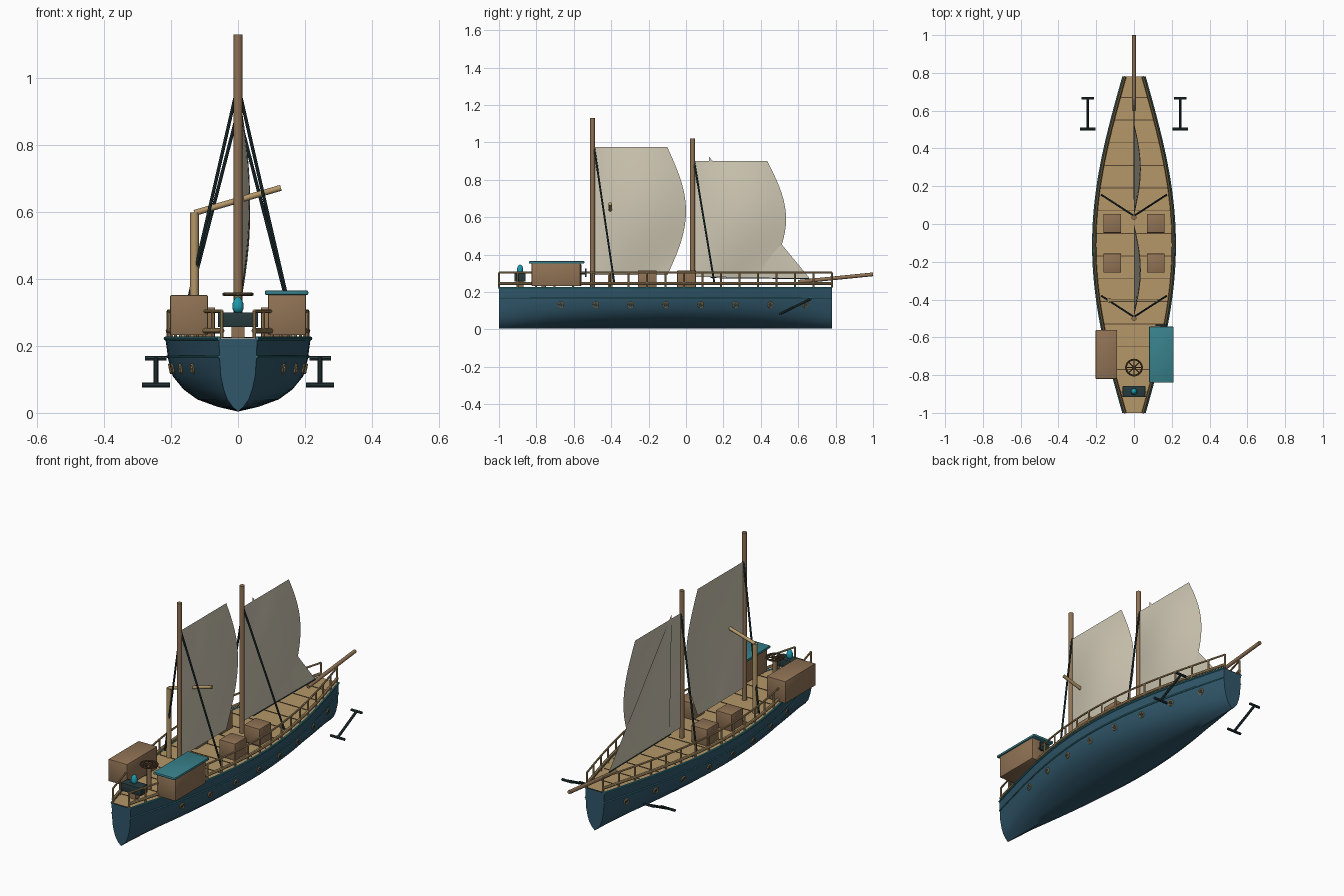
import bpy, bmesh, math
from mathutils import Vector

if "Cube" in bpy.data.objects:
    bpy.data.objects.remove(bpy.data.objects["Cube"])


def material(name, rgb):
    m = bpy.data.materials.new(name)
    m.diffuse_color = (*rgb, 1)
    m.use_nodes = True
    m.node_tree.nodes["Principled BSDF"].inputs["Base Color"].default_value = m.diffuse_color
    return m


NAVY = material("navy blue paint", (0.03, 0.095, 0.145))
TEAL = material("teal paint", (0.04, 0.22, 0.26))
TAN = material("tan planks", (0.46, 0.31, 0.14))
BROWN = material("brown wood", (0.28, 0.17, 0.09))
DARKWOOD = material("dark wood", (0.10, 0.06, 0.03))
CREAM = material("cream canvas", (0.62, 0.57, 0.45))
SLATE = material("dark slate iron", (0.02, 0.042, 0.046))
CYAN = material("bright cyan glass", (0.013, 0.33, 0.43))

STERN, BOW, DECK = -1.0, 0.78, 0.224


def half_width(y):
    t = (y + 0.11) / 0.89
    return 0.057 + 0.16 * math.cos(math.pi / 2 * min(1, abs(t)))


def obj_from_bm(name, bm, mat, smooth=True):
    me = bpy.data.meshes.new(name)
    bmesh.ops.recalc_face_normals(bm, faces=bm.faces[:])
    bm.to_mesh(me)
    bm.free()
    ob = bpy.data.objects.new(name, me)
    bpy.context.collection.objects.link(ob)
    me.materials.append(mat)
    if smooth:
        bpy.ops.object.select_all(action='DESELECT')
        bpy.context.view_layer.objects.active = ob
        ob.select_set(True)
        bpy.ops.object.shade_smooth_by_angle(angle=math.radians(40))
    return ob


def box(name, x, y, z, mat, bevel=0.0):
    bm = bmesh.new()
    bmesh.ops.create_cube(bm, size=1)
    for v in bm.verts:
        v.co = [(r[0] + r[1]) / 2 + c * (r[1] - r[0]) for r, c in zip((x, y, z), v.co)]
    if bevel:
        bmesh.ops.bevel(bm, geom=bm.edges[:], offset=bevel, segments=2, affect='EDGES', profile=0.5)
    return obj_from_bm(name, bm, mat, bevel > 0)


def tube(name, paths, r, mat, sides=10, closed=False):
    """Sweep a round section along one or more point lists."""
    bm = bmesh.new()
    for path in paths:
        pts = [Vector(p) for p in path]
        n, rings = len(pts), []
        for i, p in enumerate(pts):
            a = pts[i - 1] if (i or closed) else p
            b = pts[(i + 1) % n] if (i < n - 1 or closed) else p
            d = (b - a).normalized()
            up = Vector((0, 0, 1)) if abs(d.z) < 0.9 else Vector((0, 1, 0))
            s = d.cross(up).normalized()
            u = s.cross(d)
            rings.append([bm.verts.new(p + r * (s * math.cos(k) + u * math.sin(k)))
                          for k in (2 * math.pi * j / sides for j in range(sides))])
        for i in range(n if closed else n - 1):
            A, B = rings[i], rings[(i + 1) % n]
            for j in range(sides):
                bm.faces.new((A[j], A[(j + 1) % sides], B[(j + 1) % sides], B[j]))
        if not closed:
            bm.faces.new(rings[0])
            bm.faces.new(rings[-1])
    return obj_from_bm(name, bm, mat)


def stations(n=32):
    return [STERN + (BOW - STERN) * i / n for i in range(n + 1)]


# Hull: one half section scaled along the length, capped at both ends
SECTION = [(0, 0.004), (0.28, 0.018), (0.56, 0.04), (0.75, 0.07), (0.9, 0.11), (0.96, 0.16), (1, 0.222)]
profile = [(-x, z) for x, z in reversed(SECTION[1:])] + SECTION
bm = bmesh.new()
rows = [[bm.verts.new((x * half_width(y), y, z)) for x, z in profile] for y in stations()]
for a, b in zip(rows, rows[1:]):
    for j in range(len(profile) - 1):
        bm.faces.new((a[j], a[j + 1], b[j + 1], b[j]))
bm.faces.new(rows[0])
bm.faces.new(rows[-1])
obj_from_bm("hull", bm, NAVY)

# Deck
bm = bmesh.new()
rows = [[bm.verts.new((s * half_width(y), y, DECK)) for s in (-1, 1)] for y in stations()]
for a, b in zip(rows, rows[1:]):
    bm.faces.new((a[0], a[1], b[1], b[0]))
deck = obj_from_bm("deck", bm, TAN, False)
for i in range(14):
    y = 0.67 - 0.12 * i
    w = half_width(y) - 0.015
    box("deck_seam", (-w, w), (y - 0.002, y + 0.002), (DECK, DECK + 0.002), DARKWOOD)


def side_lines(scale, offset, z):
    return [[(s * (half_width(y) * scale + offset), y, z) for y in stations()] for s in (-1, 1)]


# Painted strakes and railings
tube("gunwale_trim", side_lines(1, -0.001, 0.222), 0.006, TEAL, 8)
tube("side_stripe", side_lines(0.965, 0.001, 0.168), 0.004, TEAL, 6)
tube("lower_rail", side_lines(1, -0.009, 0.245), 0.008, TAN, 8)
tube("upper_rail", side_lines(1, -0.009, 0.304), 0.005, TAN, 8)
tube("rail_posts", [[(s * (half_width(y) - 0.009), y, z) for z in (DECK, 0.304)]
                    for s in (-1, 1) for y in stations(18)], 0.005, TAN, 8)

# Portholes
rings, panes = [], []
for i in range(8):
    y = -0.67 + 0.187 * i
    for s in (-1, 1):
        x = s * (half_width(y) * 0.925 + 0.002)
        rings.append([(s * (half_width(y + 0.013 * math.cos(a)) * (0.925 + 0.9 * 0.013 * math.sin(a)) + 0.002),
                       y + 0.013 * math.cos(a), 0.132 + 0.013 * math.sin(a))
                      for a in (2 * math.pi * k / 14 for k in range(14))])
        panes.append([(x - s * 0.006, y, 0.132), (x + s * 0.001, y, 0.132)])
tube("porthole_rings", rings, 0.004, TAN, 6, True)
tube("porthole_panes", panes, 0.011, SLATE, 12)

# Masts, bowsprit and rigging
for name, y, top, tie in (("main_mast", -0.5, 1.13, 0.98), ("fore_mast", 0.035, 1.02, 0.9)):
    tube(name, [[(0, y, DECK), (0, y, top)]], 0.013, BROWN, 14)
    tube(name + "_shrouds", [[(0, y + 0.008, tie), (s * 0.17, y + 0.118, 0.24)] for s in (-1, 1)],
         0.005, SLATE, 8)
tube("bowsprit", [[(0, 0.6, 0.255), (0, 1.0, 0.295)]], 0.01, BROWN, 12)
tube("jib_foot_rope", [[(0, 0.13, 0.277), (0, 0.66, 0.272)]], 0.003, SLATE, 6)


# Sails: billowed grids
def sail(name, point, nu=14, nv=18):
    bm = bmesh.new()
    g = [[bm.verts.new(point(i / nu, j / nv)) for i in range(nu + 1)] for j in range(nv + 1)]
    for a, b in zip(g, g[1:]):
        for i in range(nu):
            bm.faces.new((a[i], a[i + 1], b[i + 1], b[i]))
    bmesh.ops.remove_doubles(bm, verts=bm.verts[:], dist=0.0001)
    return obj_from_bm(name, bm, CREAM)


def quad_sail(y0, width, z0, z1):
    def point(u, v):
        w = width + 0.1 * math.sin(math.pi * v)
        return (0.036 * math.sin(math.pi * u) * math.sin(math.pi * v), y0 + u * w, z0 + v * (z1 - z0))
    return point


def jib(u, v):
    a, b = Vector((0, 0.14, 0.28)), Vector((0, 0.66, 0.275))
    p = a.lerp(b, u).lerp(Vector((0, 0.122, 0.925)), v)
    p.x = 0.012 * math.sin(math.pi * u) * math.sin(math.pi * v)
    return p


sail("main_sail", quad_sail(-0.49, 0.39, 0.29, 0.975))
sail("fore_sail", quad_sail(0.045, 0.39, 0.28, 0.9))
sail("jib_sail", jib)

# Cargo derrick
tube("derrick_post", [[(-0.13, -0.405, DECK), (-0.13, -0.405, 0.598)]], 0.013, TAN, 12)
tube("derrick_arm", [[(-0.13, -0.405, 0.597), (0.128, -0.405, 0.672)]], 0.009, TAN, 12)

# Stern cabins, roof and small hatch plate
box("port_cabin", (-0.203, -0.09), (-0.82, -0.56), (0.232, 0.352), BROWN, 0.004)
box("starboard_cabin", (0.09, 0.203), (-0.825, -0.565), (0.232, 0.356), BROWN, 0.004)
box("cabin_roof", (0.08, 0.21), (-0.84, -0.543), (0.352, 0.366), TEAL, 0.005)
box("cabin_door_plate", (0.115, 0.175), (-0.541, -0.533), (0.28, 0.326), SLATE)
tube("plate_bracket", [[(0.145, -0.57, 0.3), (0.145, -0.537, 0.3)]], 0.006, SLATE, 8)

# Deck crates
for x in (-0.115, 0.115):
    for y in (0.003, -0.207):
        box("crate", (x - 0.047, x + 0.047), (y - 0.05, y + 0.05), (DECK, 0.315), BROWN, 0.003)

# Steering wheel on a pedestal
W = (0, -0.76, 0.354)
rim = [(0.042 * math.cos(a), W[1] + 0.042 * math.sin(a), W[2]) for a in (math.pi * k / 12 for k in range(24))]
tube("wheel_rim", [rim], 0.005, DARKWOOD, 8, True)
tube("wheel_spokes", [[W, (0.047 * math.cos(a), W[1] + 0.047 * math.sin(a), W[2])]
                      for a in (math.pi * k / 4 for k in range(8))], 0.003, DARKWOOD, 6)
tube("wheel_pedestal", [[(0, -0.76, DECK), (0, -0.76, 0.354)]], 0.012, BROWN, 12)

# Lantern stand with a glowing glass drop
box("stand_base", (-0.02, 0.02), (-0.905, -0.87), (DECK, 0.258), BROWN)
box("lantern_stand", (-0.06, 0.06), (-0.917, -0.858), (0.256, 0.3), SLATE, 0.003)
bm = bmesh.new()
bmesh.ops.create_uvsphere(bm, u_segments=12, v_segments=8, radius=0.017)
for v in bm.verts:
    v.co.z *= 1.9 if v.co.z > 0 else 1
    v.co += Vector((0, -0.887, 0.315))
obj_from_bm("lantern_glass", bm, CYAN)

# Anchors hanging beside the bow
for s in (-1, 1):
    x, lo, hi = s * 0.245, (0.503, 0.083), (0.665, 0.163)
    tube("anchor", [[(x, *lo), (x, *hi)],
                    [(x - 0.042, *lo), (x + 0.042, *lo)],
                    [(x - 0.032, *hi), (x + 0.032, *hi)]], 0.007, SLATE, 8)
